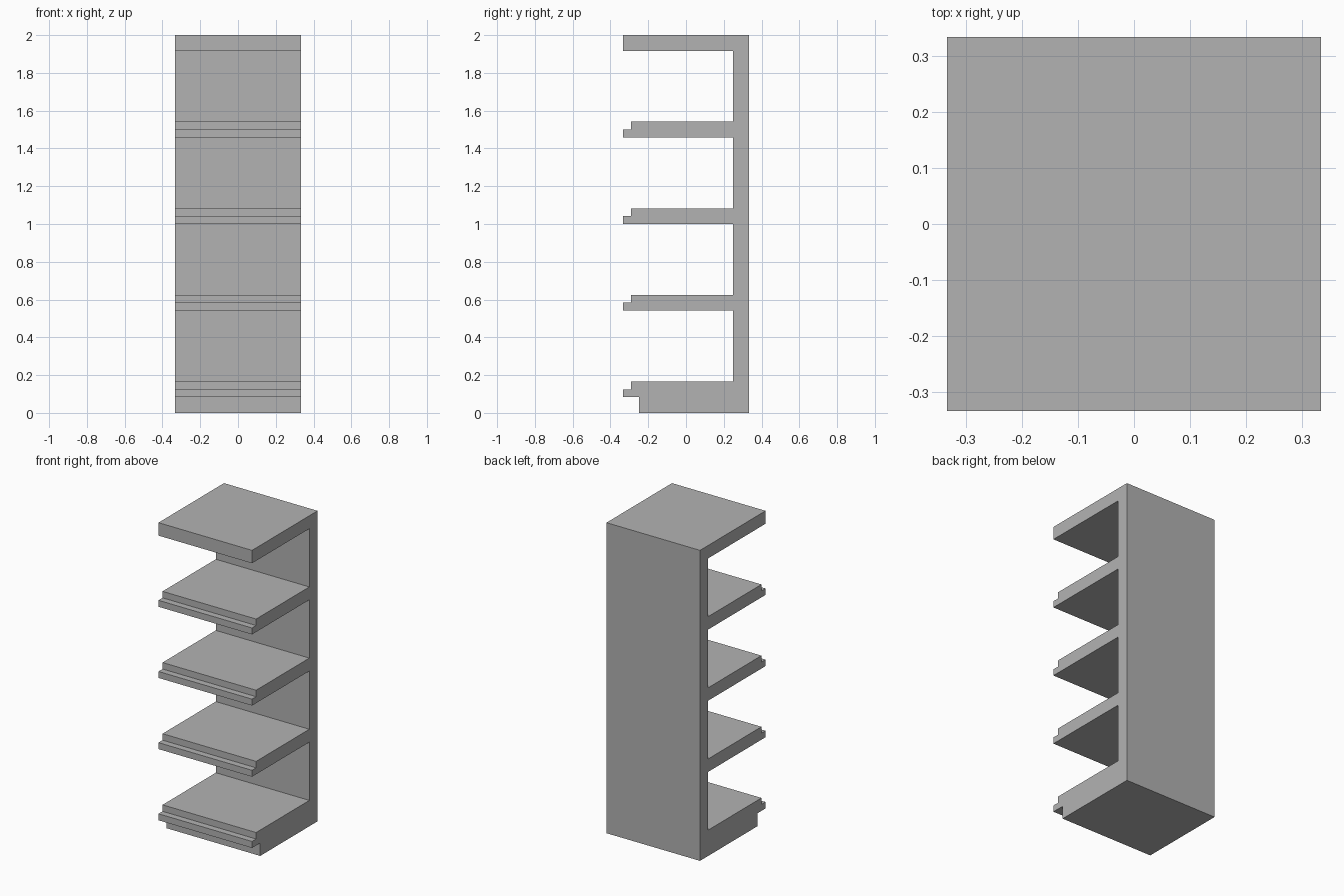
import bpy
import bmesh

cube = bpy.data.objects.get("Cube")
if cube:
    bpy.data.objects.remove(cube, do_unlink=True)

GREY = (0.448, 0.448, 0.448, 1.0)
U = 1 / 24            # lip size
T = 2 * U             # board thickness
HALF = 8 * U          # half of width and depth
HEIGHT = 2.0
PITCH = 11 * U        # spacing of the shelves
FRONT, BACK, PANEL = -HALF, HALF, HALF - T

# Side outline as (y, z): plinth, stepped shelves, top board, back panel
outline = [(BACK, 0), (FRONT + T, 0), (FRONT + T, T)]
for i in range(4):
    z = T + i * PITCH
    if i:
        outline.append((PANEL, z))
    outline += [(FRONT, z), (FRONT, z + U), (FRONT + U, z + U),
                (FRONT + U, z + T), (PANEL, z + T)]
outline += [(PANEL, HEIGHT - T), (FRONT, HEIGHT - T),
            (FRONT, HEIGHT), (BACK, HEIGHT)]

# Extrude the outline across the width
bm = bmesh.new()
side = bm.faces.new([bm.verts.new((-HALF, y, z)) for y, z in outline])
result = bmesh.ops.extrude_face_region(bm, geom=[side], use_keep_orig=True)
moved = [g for g in result["geom"] if isinstance(g, bmesh.types.BMVert)]
bmesh.ops.translate(bm, verts=moved, vec=(2 * HALF, 0, 0))
bmesh.ops.recalc_face_normals(bm, faces=bm.faces)

mesh = bpy.data.meshes.new("shelf_unit")
bm.to_mesh(mesh)
bm.free()

# Single plain grey finish
mat = bpy.data.materials.new("plain_grey")
mat.use_nodes = True
mat.diffuse_color = GREY
mat.node_tree.nodes["Principled BSDF"].inputs["Base Color"].default_value = GREY
mesh.materials.append(mat)

shelf = bpy.data.objects.new("shelf_unit", mesh)
bpy.context.collection.objects.link(shelf)
